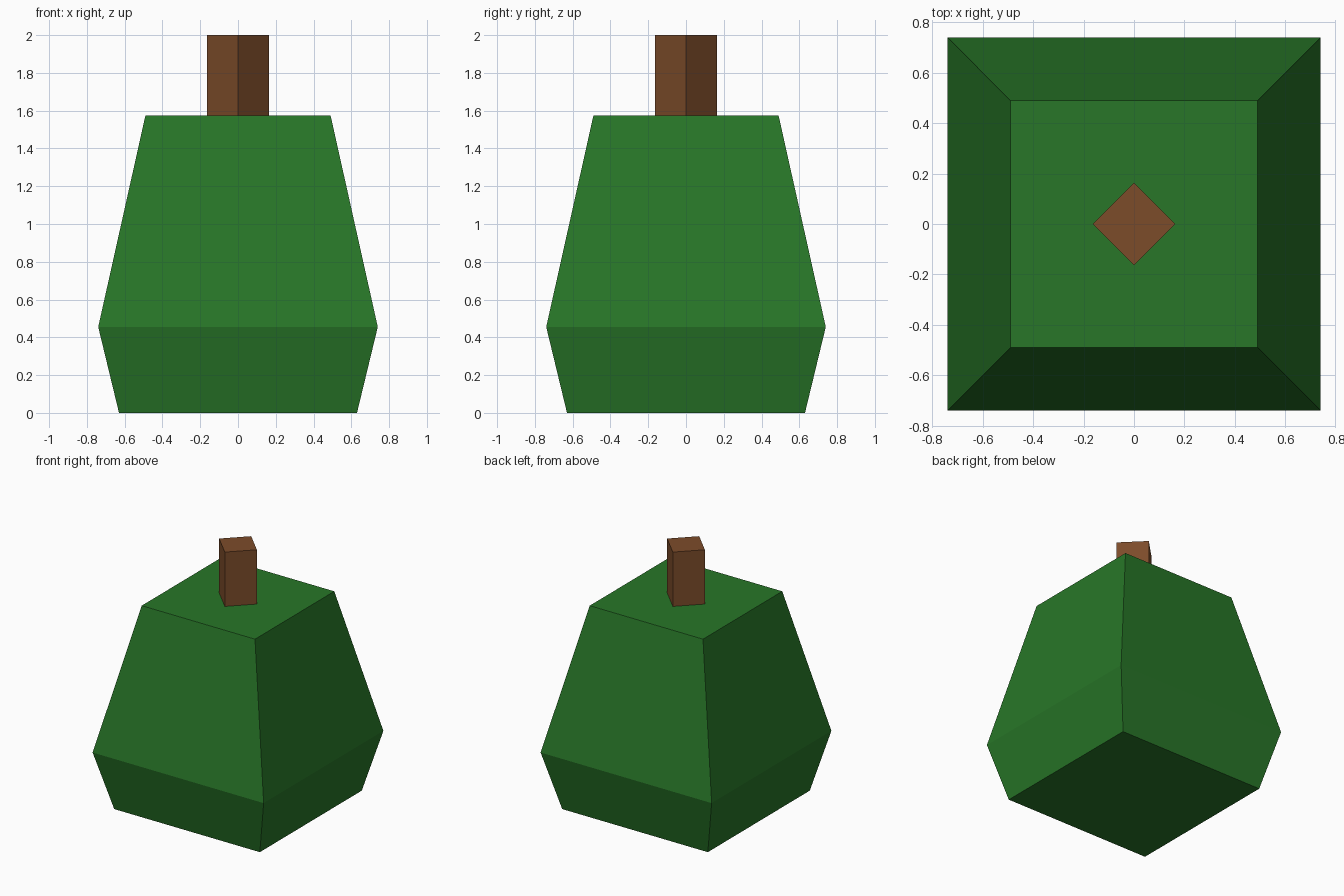
import bpy
import bmesh
from math import cos, sin, pi

cube = bpy.data.objects.get("Cube")
if cube:
    bpy.data.objects.remove(cube, do_unlink=True)


def make_material(name, rgb):
    mat = bpy.data.materials.new(name)
    mat.use_nodes = True
    mat.diffuse_color = (*rgb, 1)
    mat.node_tree.nodes["Principled BSDF"].inputs["Base Color"].default_value = (*rgb, 1)
    return mat


def square_loft(name, profile, turn, mat):
    """Stack four-sided rings given as (corner radius, height) and cap both ends."""
    bm = bmesh.new()
    rings = [[bm.verts.new((r * cos(turn + i * pi / 2), r * sin(turn + i * pi / 2), z))
              for i in range(4)] for r, z in profile]
    for low, high in zip(rings, rings[1:]):
        for i in range(4):
            j = (i + 1) % 4
            bm.faces.new((low[i], low[j], high[j], high[i]))
    bm.faces.new(rings[0][::-1])
    bm.faces.new(rings[-1])
    mesh = bpy.data.meshes.new(name)
    bm.to_mesh(mesh)
    bm.free()
    mesh.materials.append(mat)
    obj = bpy.data.objects.new(name, mesh)
    bpy.context.collection.objects.link(obj)
    return obj


green = make_material("leaf green", (0.021, 0.182, 0.021))
brown = make_material("stem brown", (0.202, 0.072, 0.023))

# Faceted body: half widths become corner radii
body_profile = [(0.63, 0), (0.74, 0.455), (0.49, 1.575)]
square_loft("body", [(w * 2 ** 0.5, z) for w, z in body_profile], pi / 4, green)

# Square stem turned corner-on to the front
square_loft("stem", [(0.163, 1.56), (0.163, 2)], 0, brown)
